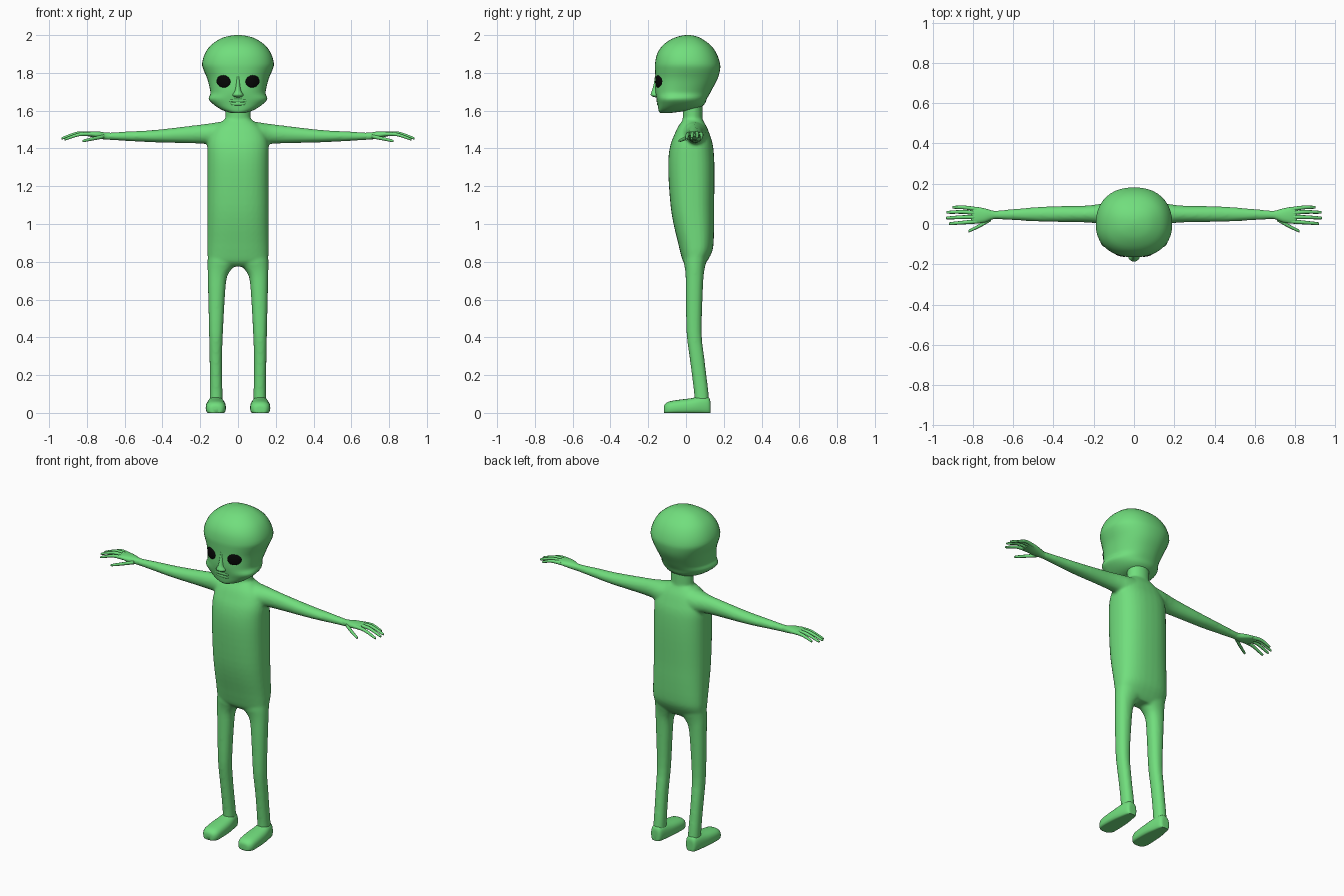
import bpy, bmesh, math
from mathutils import Vector
from mathutils.bvhtree import BVHTree


def material(name, rgb):
    m = bpy.data.materials.new(name)
    m.diffuse_color = (*rgb, 1)
    return m


SKIN = material("green skin", (0.165, 0.73, 0.205))
BLACK = material("eye black", (0.002, 0.002, 0.002))


def smooth_rows(rows, steps):
    """Catmull-Rom interpolation between cross-section rows."""
    out = []
    for i in range(len(rows) - 1):
        p0, p1 = rows[max(i - 1, 0)], rows[i]
        p2, p3 = rows[i + 1], rows[min(i + 2, len(rows) - 1)]
        for s in range(steps):
            t = s / steps
            out.append([0.5 * (2 * b + (c - a) * t + (2 * a - 5 * b + 4 * c - d) * t * t
                               + (3 * b - a - 3 * c + d) * t ** 3)
                        for a, b, c, d in zip(p0, p1, p2, p3)])
    return out + [list(rows[-1])]


def loft(bm, rows, axis="z", n=24, power=2.0, side=1, steps=3):
    """Rows are (position, a0, a1, b0, b1[, b of greatest width]) along an axis."""
    rings = []
    for row in smooth_rows(rows, steps):
        t, a0, a1, b0, b1 = row[:5]
        bm_mid = row[5] if len(row) > 5 else (b0 + b1) / 2
        ring = []
        for k in range(n):
            ang = 2 * math.pi * k / n
            c, s = math.cos(ang), math.sin(ang)
            a = (a0 + a1) / 2 + (a1 - a0) / 2 * math.copysign(abs(c) ** (2 / power), c)
            reach = b1 - bm_mid if s > 0 else bm_mid - b0
            b = bm_mid + reach * math.copysign(abs(s) ** (2 / power), s)
            x, y, z = {"z": (a, b, t), "x": (t, a, b), "y": (a, t, b)}[axis]
            ring.append(bm.verts.new((x * side, y, z)))
        rings.append(ring)
    for r, q in zip(rings, rings[1:]):
        for k in range(n):
            j = (k + 1) % n
            bm.faces.new((r[k], r[j], q[j], q[k]))
    bm.faces.new(rings[0])
    bm.faces.new(rings[-1])


def finish(bm, name, mat, recalc=True, angle=60):
    if recalc:
        bmesh.ops.recalc_face_normals(bm, faces=bm.faces[:])
    me = bpy.data.meshes.new(name)
    bm.to_mesh(me)
    bm.free()
    ob = bpy.data.objects.new(name, me)
    bpy.context.collection.objects.link(ob)
    me.materials.append(mat)
    bpy.ops.object.select_all(action="DESELECT")
    ob.select_set(True)
    bpy.context.view_layer.objects.active = ob
    bpy.ops.object.shade_smooth_by_angle(angle=math.radians(angle))
    return ob


# Body: torso, neck, arms and legs fused into one soft skin
body = bmesh.new()
loft(body, [(0.775, -0.13, 0.13, 0.01, 0.09), (0.80, -0.155, 0.155, -0.015, 0.11),
            (0.85, -0.162, 0.162, -0.03, 0.137), (0.90, -0.163, 0.163, -0.042, 0.146),
            (1.0, -0.163, 0.163, -0.066, 0.149), (1.1, -0.163, 0.163, -0.082, 0.149),
            (1.25, -0.163, 0.163, -0.093, 0.151), (1.35, -0.163, 0.163, -0.093, 0.149),
            (1.42, -0.162, 0.162, -0.082, 0.142), (1.47, -0.15, 0.15, -0.063, 0.127),
            (1.51, -0.125, 0.125, -0.045, 0.112), (1.54, -0.09, 0.09, -0.025, 0.095),
            (1.555, -0.066, 0.066, -0.014, 0.086)], n=32, power=2.5)
loft(body, [(1.50, -0.068, 0.068, -0.018, 0.088), (1.66, -0.066, 0.066, -0.017, 0.087)])
for sd in (1, -1):
    loft(body, [(0.05, -0.03, 0.115, 1.40, 1.547), (0.12, -0.02, 0.11, 1.408, 1.537),
                (0.17, 0.0, 0.10, 1.423, 1.53), (0.25, 0.008, 0.091, 1.427, 1.52),
                (0.44, 0.011, 0.087, 1.432, 1.498), (0.58, 0.018, 0.076, 1.439, 1.49),
                (0.70, 0.025, 0.065, 1.446, 1.483)], "x", side=sd)
    loft(body, [(0.86, 0.0, 0.16, -0.01, 0.12), (0.80, 0.0, 0.161, -0.012, 0.108),
                (0.765, 0.03, 0.161, -0.006, 0.099), (0.72, 0.058, 0.16, -0.002, 0.093),
                (0.62, 0.069, 0.158, -0.001, 0.088), (0.42, 0.08, 0.153, 0.003, 0.083),
                (0.30, 0.084, 0.151, 0.018, 0.096), (0.20, 0.084, 0.149, 0.031, 0.108),
                (0.10, 0.082, 0.149, 0.043, 0.12), (0.04, 0.082, 0.149, 0.045, 0.122)],
         power=2.2, side=sd)
body = finish(body, "body", SKIN)
mod = body.modifiers.new("fuse", "REMESH")
mod.mode, mod.voxel_size, mod.use_smooth_shade = "VOXEL", 0.008, True
mod = body.modifiers.new("soften", "SMOOTH")
mod.factor, mod.iterations = 0.5, 6

# Hands: palm, four fingers and a thumb
FINGERS = [[(0.78, 0.073, 1.476), (0.84, 0.082, 1.477), (0.895, 0.083, 1.458)],
           [(0.78, 0.054, 1.478), (0.85, 0.060, 1.480), (0.925, 0.058, 1.456)],
           [(0.78, 0.034, 1.478), (0.85, 0.034, 1.480), (0.928, 0.030, 1.455)],
           [(0.78, 0.013, 1.476), (0.84, 0.008, 1.474), (0.912, 0.002, 1.450)],
           [(0.71, 0.025, 1.463), (0.765, -0.008, 1.452), (0.818, -0.034, 1.440)]]
for label, sd in (("left", 1), ("right", -1)):
    hand = bmesh.new()
    loft(hand, [(0.67, 0.026, 0.064, 1.446, 1.483), (0.70, 0.024, 0.066, 1.447, 1.484),
                (0.74, 0.008, 0.077, 1.453, 1.490), (0.785, 0.002, 0.085, 1.463, 1.490),
                (0.81, 0.006, 0.082, 1.467, 1.486)], "x", 20, 2.3, sd)
    for path in FINGERS:
        pts = path + [tuple(Vector(path[-1]) + Vector((0.004, 0, -0.001)))]
        loft(hand, [(x, y - r, y + r, z - r, z + r) for (x, y, z), r in
                    zip(pts, (0.011, 0.0095, 0.007, 0.002))], "x", 10, side=sd)
    finish(hand, label + "_hand", SKIN)

    # Feet: rounded shoe shape with a flat sole
    foot = bmesh.new()
    loft(foot, [(-0.117, 0.10, 0.135, 0.0, 0.03), (-0.112, 0.083, 0.152, -0.01, 0.045),
                (-0.09, 0.068, 0.167, -0.015, 0.060), (-0.04, 0.064, 0.171, -0.015, 0.069),
                (0.03, 0.066, 0.168, -0.015, 0.078), (0.08, 0.074, 0.16, -0.015, 0.088),
                (0.115, 0.082, 0.151, -0.015, 0.085), (0.127, 0.092, 0.142, -0.01, 0.07),
                (0.129, 0.105, 0.13, 0.0, 0.05)], "y", 24, 2.5, sd)
    for v in foot.verts:
        v.co.z = max(v.co.z, 0)
    finish(foot, label + "_foot", SKIN)

# Head: bulging skull, narrow cheeks and flared jaw corners
HEAD = [(1.588, 0.035, -0.137, -0.08, -0.10), (1.597, 0.068, -0.144, -0.01, -0.085),
        (1.612, 0.100, -0.147, 0.065, -0.075), (1.635, 0.132, -0.150, 0.098, -0.065),
        (1.662, 0.155, -0.155, 0.110, -0.06), (1.690, 0.146, -0.161, 0.126, -0.045),
        (1.72, 0.150, -0.163, 0.142, -0.03), (1.77, 0.163, -0.162, 0.168, -0.01),
        (1.815, 0.182, -0.164, 0.180, 0.0), (1.85, 0.190, -0.164, 0.180, 0.0),
        (1.90, 0.176, -0.153, 0.163, 0.0), (1.945, 0.145, -0.124, 0.132, 0.005),
        (1.98, 0.095, -0.075, 0.085, 0.01), (1.995, 0.05, -0.032, 0.05, 0.01),
        (2.0, 0.012, -0.002, 0.022, 0.01)]
head = bmesh.new()
loft(head, [(z, -w, w, f, b, m) for z, w, f, b, m in HEAD], n=40, power=2.25)
bmesh.ops.recalc_face_normals(head, faces=head.faces[:])
surface = BVHTree.FromBMesh(head)
finish(head, "head", SKIN)


def face_patch(name, mat, cx, cz, rx, rz, tilt, lift, bulge):
    """Elliptical dome laid on the front of the head."""
    bm = bmesh.new()
    rings, n = [], 28
    for i in range(1, 7):
        r, ring = i / 6, []
        for k in range(n):
            a = 2 * math.pi * k / n
            u, w = rx * r * math.cos(a), rz * r * math.sin(a)
            x = cx + u * math.cos(tilt) - w * math.sin(tilt)
            z = cz + u * math.sin(tilt) + w * math.cos(tilt)
            hit, normal, _, _ = surface.ray_cast(Vector((x, -1, z)), Vector((0, 1, 0)))
            out = lift + bulge * (1 - r * r) if i < 6 else -0.002
            ring.append(bm.verts.new(hit + normal * out))
        rings.append(ring)
    bm.faces.new(rings[0])
    for r, q in zip(rings, rings[1:]):
        for k in range(n):
            j = (k + 1) % n
            bm.faces.new((r[k], q[k], q[j], r[j]))
    finish(bm, name, mat, recalc=False)


# Eyes and lips
for label, sd in (("left", 1), ("right", -1)):
    face_patch(label + "_eye", BLACK, 0.077 * sd, 1.755, 0.039, 0.034, 0.2 * sd, 0.003, 0.006)
face_patch("upper_lip", SKIN, 0, 1.653, 0.052, 0.009, 0, 0.001, 0.003)
face_patch("lower_lip", SKIN, 0, 1.636, 0.046, 0.009, 0, 0.001, 0.003)

# Nose
nose = bmesh.new()
loft(nose, [(1.785, -0.008, 0.008, -0.164, -0.13), (1.74, -0.012, 0.012, -0.171, -0.13),
            (1.705, -0.017, 0.017, -0.181, -0.13), (1.685, -0.029, 0.029, -0.187, -0.13),
            (1.675, -0.024, 0.024, -0.178, -0.13), (1.671, -0.012, 0.012, -0.165, -0.13)], n=16)
finish(nose, "nose", SKIN)
